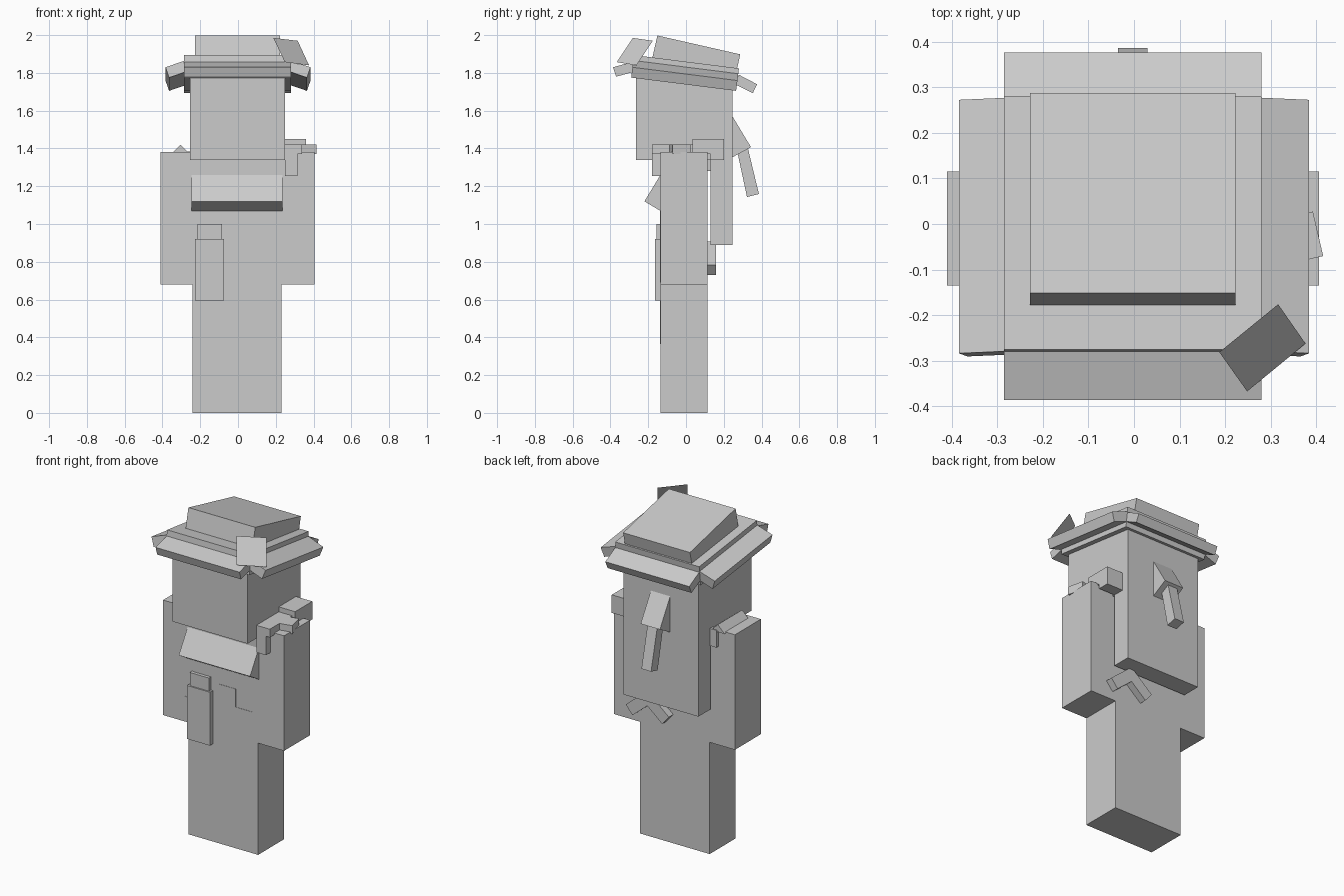
import bpy
import bmesh
from math import radians
from mathutils import Matrix, Vector

cube = bpy.data.objects.get("Cube")
if cube:
    bpy.data.objects.remove(cube, do_unlink=True)

GREY = (0.6, 0.6, 0.6, 1)
grey = bpy.data.materials.new("plain grey")
grey.use_nodes = True
grey.diffuse_color = GREY
grey.node_tree.nodes["Principled BSDF"].inputs["Base Color"].default_value = GREY


def finish(name, bm, matrix=None):
    if matrix:
        bm.transform(matrix)
    mesh = bpy.data.meshes.new(name)
    bm.to_mesh(mesh)
    bm.free()
    mesh.materials.append(grey)
    obj = bpy.data.objects.new(name, mesh)
    bpy.context.scene.collection.objects.link(obj)
    return obj


def box(name, x, y, z, matrix=None):
    """Box from (low, high) ranges on each axis."""
    bm = bmesh.new()
    bmesh.ops.create_cube(bm, size=1)
    for v in bm.verts:
        v.co = [r[0] if c < 0 else r[1] for c, r in zip(v.co, (x, y, z))]
    return finish(name, bm, matrix)


def prism(name, profile, low, high, axis="X", matrix=None):
    """Extrude a (y, z) profile along x, or an (x, z) profile along y."""
    bm = bmesh.new()
    def place(a, b, t):
        return (t, a, b) if axis == "X" else (a, t, b)
    face = bm.faces.new([bm.verts.new(place(a, b, low)) for a, b in profile])
    ext = bmesh.ops.extrude_face_region(bm, geom=[face])
    verts = [g for g in ext["geom"] if isinstance(g, bmesh.types.BMVert)]
    bmesh.ops.translate(bm, verts=verts, vec=place(0, 0, high - low))
    bmesh.ops.recalc_face_normals(bm, faces=bm.faces)
    return finish(name, bm, matrix)


def tilt(origin, degrees, axis="X"):
    return Matrix.Translation(Vector(origin)) @ Matrix.Rotation(radians(degrees), 4, axis)


# Body, arms, head and long back hair
DEPTH = (-0.135, 0.115)
box("body", (-0.24, 0.23), DEPTH, (0, 1.36))
box("right_arm", (-0.41, -0.24), DEPTH, (0.68, 1.38))
box("left_arm", (0.23, 0.405), DEPTH, (0.68, 1.38))
box("head", (-0.255, 0.25), (-0.265, 0.245), (1.34, 1.8))
box("back_hair", (-0.255, 0.25), (0.13, 0.245), (0.89, 1.36))

# Collar flap under the chin
prism("collar", [(-0.22, 1.12), (-0.12, 1.285), (-0.12, 1.06)], -0.245, 0.235)

# Hat, leaning back
hat = tilt((0, -0.0125, 1.74), -7.2)
box("hat_base", (-0.285, 0.28), (-0.28, 0.28), (0, 0.12), hat)
box("hat_crown", (-0.228, 0.222), (-0.225, 0.225), (-0.12, 0), tilt((0, 0.068, 1.948), -12.8))
for name, side in (("right_brim", -1), ("left_brim", 1)):
    outline = [(0.27, 0.095), (0.384, 0.055), (0.365, 0), (0.25, 0.04)]
    prism(name, [(side * x, z) for x, z in outline], -0.28, 0.28, "Y", hat)
prism("front_brim", [(-0.386, 1.83), (-0.275, 1.86), (-0.26, 1.81), (-0.37, 1.78)], -0.285, 0.28)
prism("back_brim", [(0.28, 1.79), (0.376, 1.74), (0.354, 1.693), (0.26, 1.74)], -0.285, 0.28)

# Flat leaf on the hat
bm = bmesh.new()
bm.faces.new([bm.verts.new(p) for p in (
    (0.248, -0.367, 1.857), (0.376, -0.262, 1.84), (0.316, -0.176, 1.97), (0.187, -0.281, 1.985))])
finish("hat_leaf", bm)

# Ponytail
prism("ponytail_top", [(0.24, 1.58), (0.344, 1.407), (0.24, 1.35)], -0.065, 0.065)
prism("ponytail_end", [(0.27, 1.39), (0.328, 1.40), (0.386, 1.159), (0.323, 1.143)], -0.035, 0.03)

# Pouch on the front
box("pouch", (-0.228, -0.074), (-0.165, -0.13), (0.595, 0.92))
box("pouch_lid", (-0.215, -0.085), (-0.157, -0.13), (0.92, 1.0))

# Thin cloth plates on the front
PLATE = (-0.137, -0.13)
plates = [((-0.235, -0.07), (0.365, 0.6)), ((-0.2, -0.03), (0.8, 1.07)),
          ((-0.03, 0.08), (0.8, 0.97)), ((0.03, 0.19), (0.69, 0.86)),
          ((-0.26, -0.228), (0.73, 0.835))]
for i, (x, z) in enumerate(plates):
    box(f"cloth_plate_{i + 1}", x, PLATE, z)

# Bow ends below the hair
for name, side in (("bow_end_right", -1), ("bow_end_left", 1)):
    box(name, (-0.035, 0.035), (0.11, 0.158), (-0.16, 0.03),
        tilt((0.15, 0, 0.86), -side * 50, "Y"))

# Strap over the left shoulder
box("strap_front", (0.25, 0.315), (-0.18, -0.13), (1.255, 1.42))
box("strap_top", (0.25, 0.34), (-0.18, 0.06), (1.37, 1.42))
box("strap_branch", (-0.06, 0.06), (-0.05, 0.05), (1.37, 1.42), tilt((0.345, -0.035, 0), 13, "Z"))
box("strap_back", (0.25, 0.36), (0.035, 0.13), (1.37, 1.45))
box("strap_knot", (0.25, 0.36), (0.13, 0.2), (1.34, 1.45))

# Ridge and tab on the right shoulder
prism("shoulder_ridge", [(-0.35, 1.375), (-0.305, 1.42), (-0.26, 1.375)], -0.105, 0.13, "Y")
box("shoulder_tab", (-0.3, -0.24), (0.11, 0.135), (1.28, 1.385))
